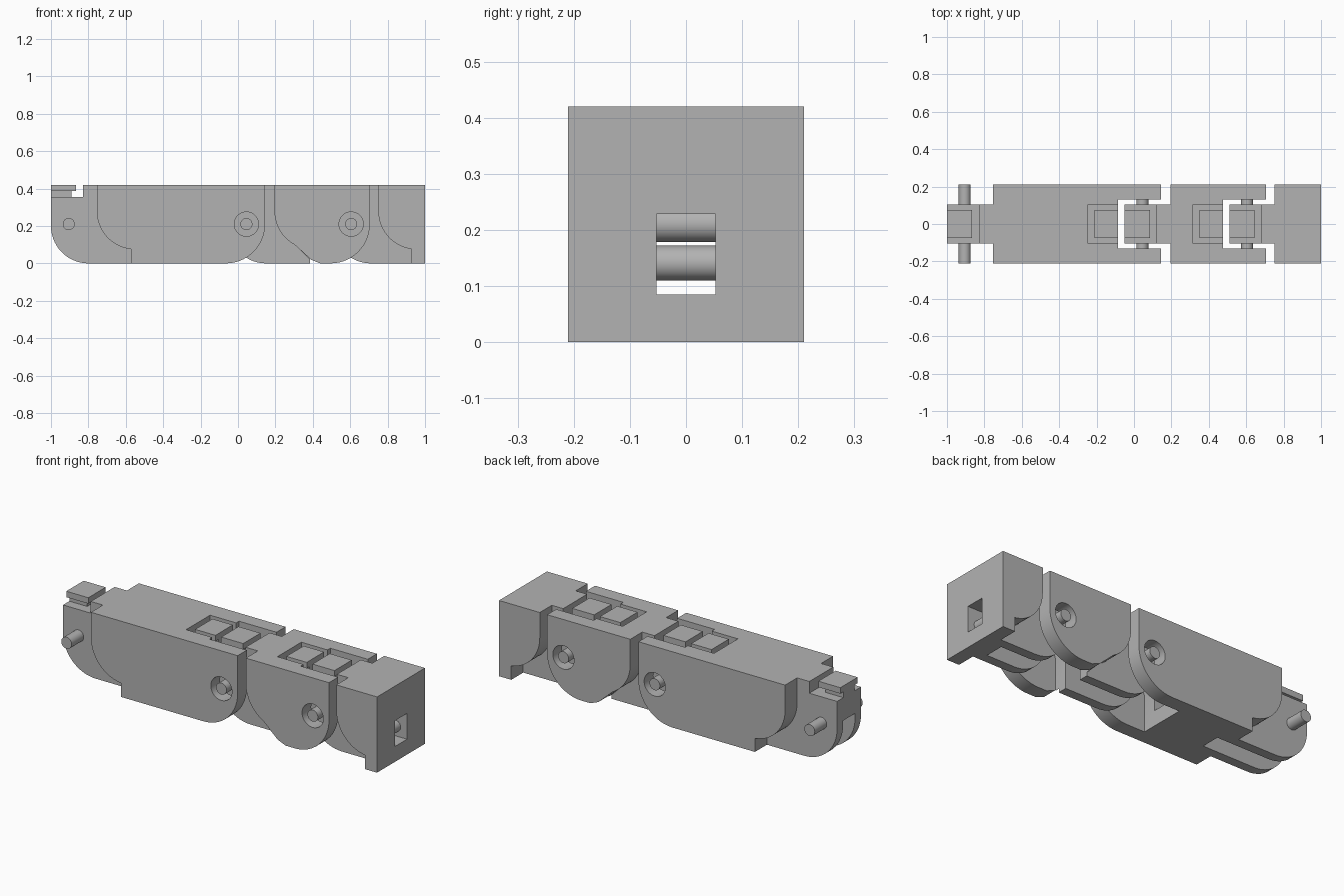
import bpy, bmesh, math
from mathutils import Matrix

if "Cube" in bpy.data.objects:
    bpy.data.objects.remove(bpy.data.objects["Cube"])

grey = bpy.data.materials.new("plain_grey")
grey.use_nodes = True
GREY = (0.45, 0.45, 0.45, 1)
grey.diffuse_color = GREY
grey.node_tree.nodes["Principled BSDF"].inputs["Base Color"].default_value = GREY

TOP, HALF, TONGUE, GAP, SLOT = 0.42, 0.21, 0.105, 0.13, 0.053
NOTCH, AXLE_Z, CEIL, FLOOR = 0.355, 0.21, 0.228, 0.085


def arc(cx, cz, r, a0, a1, n=14):
    angles = [math.radians(a0 + (a1 - a0) * i / n) for i in range(n + 1)]
    return [(cx + r * math.cos(a), cz + r * math.sin(a)) for a in angles]


def make(name, bm):
    bmesh.ops.recalc_face_normals(bm, faces=bm.faces)
    mesh = bpy.data.meshes.new(name)
    bm.to_mesh(mesh)
    bm.free()
    mesh.materials.append(grey)
    ob = bpy.data.objects.new(name, mesh)
    bpy.context.collection.objects.link(ob)
    return ob


def prism(name, outline, y0, y1):
    """Side outline (x, z) pushed from y0 to y1."""
    bm = bmesh.new()
    face = bm.faces.new([bm.verts.new((x, y0, z)) for x, z in outline])
    ext = bmesh.ops.extrude_face_region(bm, geom=[face])
    verts = [v for v in ext["geom"] if isinstance(v, bmesh.types.BMVert)]
    bmesh.ops.translate(bm, verts=verts, vec=(0, y1 - y0, 0))
    return make(name, bm)


def box(name, x0, x1, half, z0, z1):
    return prism(name, [(x0, z0), (x1, z0), (x1, z1), (x0, z1)], -half, half)


def rod(name, x, z, r, half):
    bm = bmesh.new()
    bmesh.ops.create_cone(bm, cap_ends=True, segments=40, radius1=r, radius2=r, depth=2 * half,
                          matrix=Matrix.Translation((x, 0, z)) @ Matrix.Rotation(math.pi / 2, 4, "X"))
    return make(name, bm)


def combine(ob, others, operation):
    for other in others:
        mod = ob.modifiers.new("join", "BOOLEAN")
        mod.operation, mod.object, mod.solver = operation, other, "EXACT"
        bpy.context.view_layer.objects.active = ob
        bpy.ops.object.modifier_apply(modifier=mod.name)
        bpy.data.objects.remove(other)


def hook(name, x0, cap_x, stem_x, stem_x0):
    """Overhanging band hook on a thin stem."""
    box(name + "_cap", x0, cap_x, 0.076, 0.387, TOP)
    box(name + "_stem", stem_x0, stem_x, 0.05, NOTCH - 0.01, 0.39)


def tongue_outline(left):
    """Rounded hinge tongue: from the top notch, down to the underside."""
    return [(left + 0.17, TOP), (left + 0.17, NOTCH), (left, NOTCH)] + arc(left + 0.2, 0.2, 0.2, 180, 270)


def scoop(body, stop):
    """Hollow behind the tongue that clears the neighbouring fork."""
    return [(body, TOP)] + arc(body + 0.205, 0.28, 0.205, 180, stop)


def core_end(end):
    """Inner end facing the next tongue."""
    return [(end - 0.09, 0), (end - 0.09, 0.2), (end - 0.07, 0.25), (end - 0.03, 0.3), (end, 0.34)]


def forked_segment(name, left, body, heel, stop, end, slot_end):
    hinge = end + 0.13
    tip = end + 0.23
    side = scoop(body, stop) + heel
    # central web with tongue and top pocket
    seg = prism(name, tongue_outline(left) + core_end(end)
                + [(end, NOTCH), (end - 0.16, NOTCH), (end - 0.16, TOP)], -TONGUE, TONGUE)
    inner_heel = [p for p in heel if p[0] < end - 0.09]
    low = [(end - 0.09, 0.02 if len(heel) > 2 else 0)]
    filler = scoop(body, stop) + inner_heel + low + core_end(end)[1:] + [(end, TOP)]
    fork = side + arc(tip - 0.21, 0.21, 0.21, 270, 360) + [(tip, TOP)]
    parts = []
    for s in (-1, 1):
        parts.append(prism("web_side", filler, s * TONGUE, s * GAP))
        parts.append(prism("fork_plate", fork, s * GAP, s * HALF))
    combine(seg, parts, "UNION")
    # tendon channel, open underside and hinge holes
    combine(seg, [box("channel", left - 0.1, end + 0.1, SLOT, FLOOR, CEIL),
                  box("open_slot", left - 0.1, slot_end, SLOT, -0.1, FLOOR + 0.05),
                  rod("hinge_hole", hinge, AXLE_Z, 0.065, 0.4)], "DIFFERENCE")
    hook(name + "_rear_hook", left, left + 0.135, left + 0.11, left)
    hook(name + "_front_hook", end - 0.125, end, end, end - 0.1)
    rod(name + "_hinge_pin", left + 0.095, AXLE_Z, 0.032, HALF)


# Base and middle segments
forked_segment("base_segment", -1, -0.755, [(-0.57, 0.07), (-0.57, 0)], 264, -0.085, -0.48)
forked_segment("middle_segment", -0.05, 0.195, [(0.33, 0.075), (0.39, 0.02), (0.44, 0)], 242, 0.475, 0.6)

# Square end segment
LEFT = 0.51
end_segment = prism("end_segment", tongue_outline(LEFT) + [(0.95, 0), (0.95, TOP)], -TONGUE, TONGUE)
block = prism("end_block", scoop(0.75, 262) + [(0.925, 0), (1, 0), (1, TOP)], -HALF, HALF)
combine(end_segment, [block], "UNION")
combine(end_segment, [box("channel", 0.4, 1.1, SLOT, FLOOR, CEIL),
                      box("open_slot", 0.4, 0.88, SLOT, -0.1, FLOOR + 0.05)], "DIFFERENCE")
hook("end_rear_hook", LEFT, LEFT + 0.135, LEFT + 0.11, LEFT)
rod("end_hinge_pin", LEFT + 0.095, AXLE_Z, 0.032, HALF)

# Guide bars across the tendon channel
for label, x in (("base", -0.5), ("middle", 0.25), ("end", 0.93)):
    rod(label + "_guide_bar", x, 0.141, 0.031, SLOT + 0.01)

# Smooth round surfaces, keep corners crisp
bpy.ops.object.select_all(action="DESELECT")
for ob in bpy.context.collection.objects:
    if ob.type == "MESH":
        ob.select_set(True)
        bpy.context.view_layer.objects.active = ob
bpy.ops.object.shade_smooth_by_angle(angle=math.radians(30))
bpy.ops.object.select_all(action="DESELECT")
